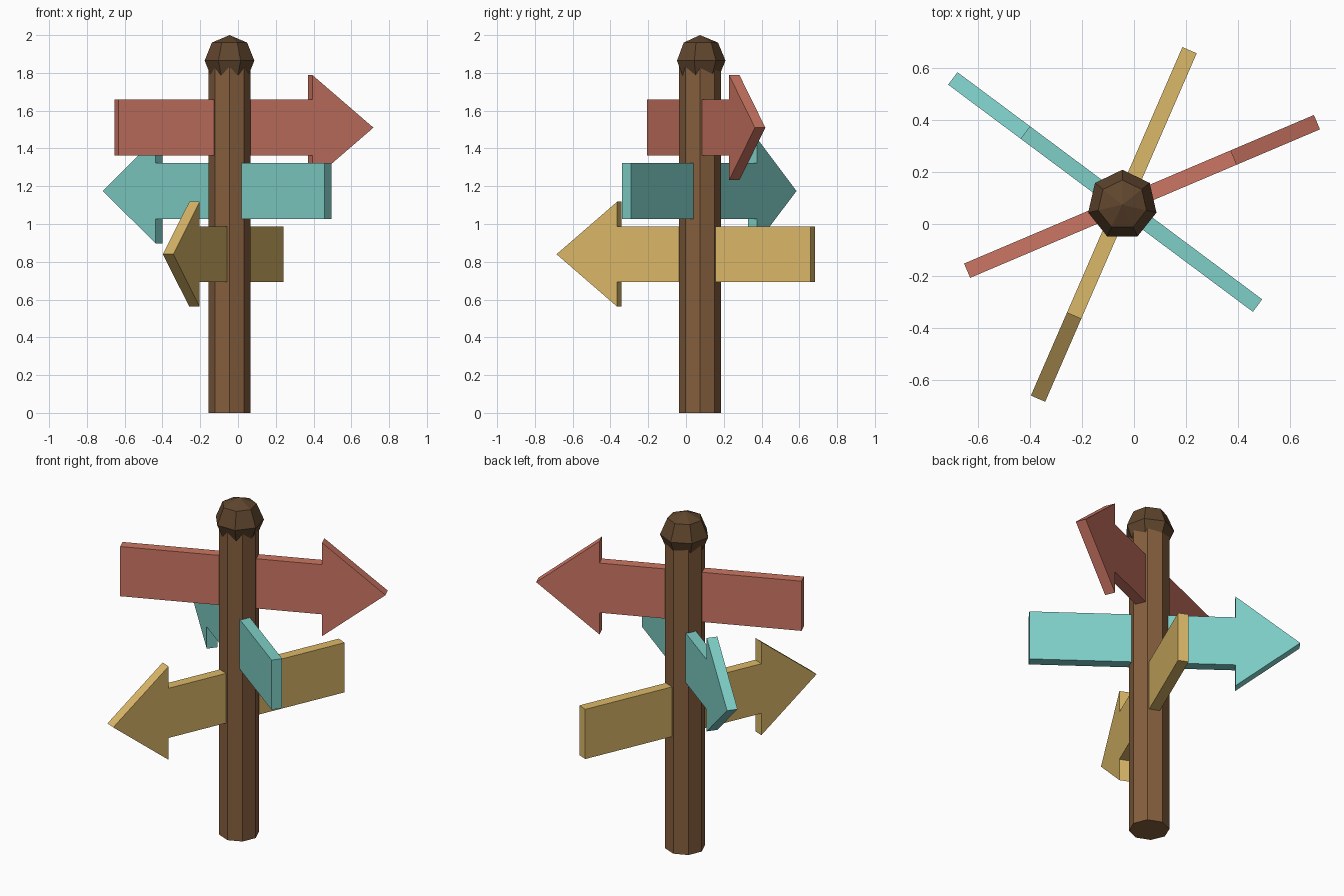
import bpy, bmesh
from math import radians

if "Cube" in bpy.data.objects:
    bpy.data.objects.remove(bpy.data.objects["Cube"])

CX, CY = -0.045, 0.074  # post axis


def paint(obj, name, rgb):
    mat = bpy.data.materials.new(name)
    mat.diffuse_color = (*rgb, 1)
    mat.use_nodes = True
    mat.node_tree.nodes["Principled BSDF"].inputs["Base Color"].default_value = mat.diffuse_color
    obj.data.materials.append(mat)


def arrow_board(name, z, angle, rgb):
    """Flat arrow outline in local XZ, extruded in Y, turned about the post."""
    half = [(-0.65, 0.148), (0.465, 0.148), (0.465, 0.278)]
    outline = half + [(0.815, 0)] + [(x, -h) for x, h in reversed(half)]
    thick = 0.06
    bm = bmesh.new()
    face = bm.faces.new([bm.verts.new((x, -thick / 2, h)) for x, h in outline])
    ext = bmesh.ops.extrude_face_region(bm, geom=[face], use_keep_orig=True)
    verts = [g for g in ext["geom"] if isinstance(g, bmesh.types.BMVert)]
    bmesh.ops.translate(bm, verts=verts, vec=(0, thick, 0))
    bmesh.ops.recalc_face_normals(bm, faces=bm.faces)
    mesh = bpy.data.meshes.new(name)
    bm.to_mesh(mesh)
    bm.free()
    obj = bpy.data.objects.new(name, mesh)
    obj.location = (CX, CY, z)
    obj.rotation_euler.z = radians(angle)
    bpy.context.collection.objects.link(obj)
    paint(obj, name + "_paint", rgb)


# Octagonal post
post_height = 1.86
bpy.ops.mesh.primitive_cylinder_add(vertices=8, radius=0.11, depth=post_height,
                                    location=(CX, CY, post_height / 2))
post = bpy.context.object
post.name = "post"
paint(post, "post_wood", (0.235, 0.114, 0.048))

# Faceted ball cap
bpy.ops.mesh.primitive_uv_sphere_add(segments=7, ring_count=4, radius=0.135,
                                     location=(CX, CY, 1.865))
cap = bpy.context.object
cap.name = "post_cap"
paint(cap, "cap_wood", (0.117, 0.061, 0.027))

# Direction boards
arrow_board("upper_arrow_board", 1.51, 23, (0.60, 0.18, 0.125))
arrow_board("middle_arrow_board", 1.175, 143.3, (0.21, 0.62, 0.57))
arrow_board("lower_arrow_board", 0.84, 246.5, (0.71, 0.48, 0.14))
